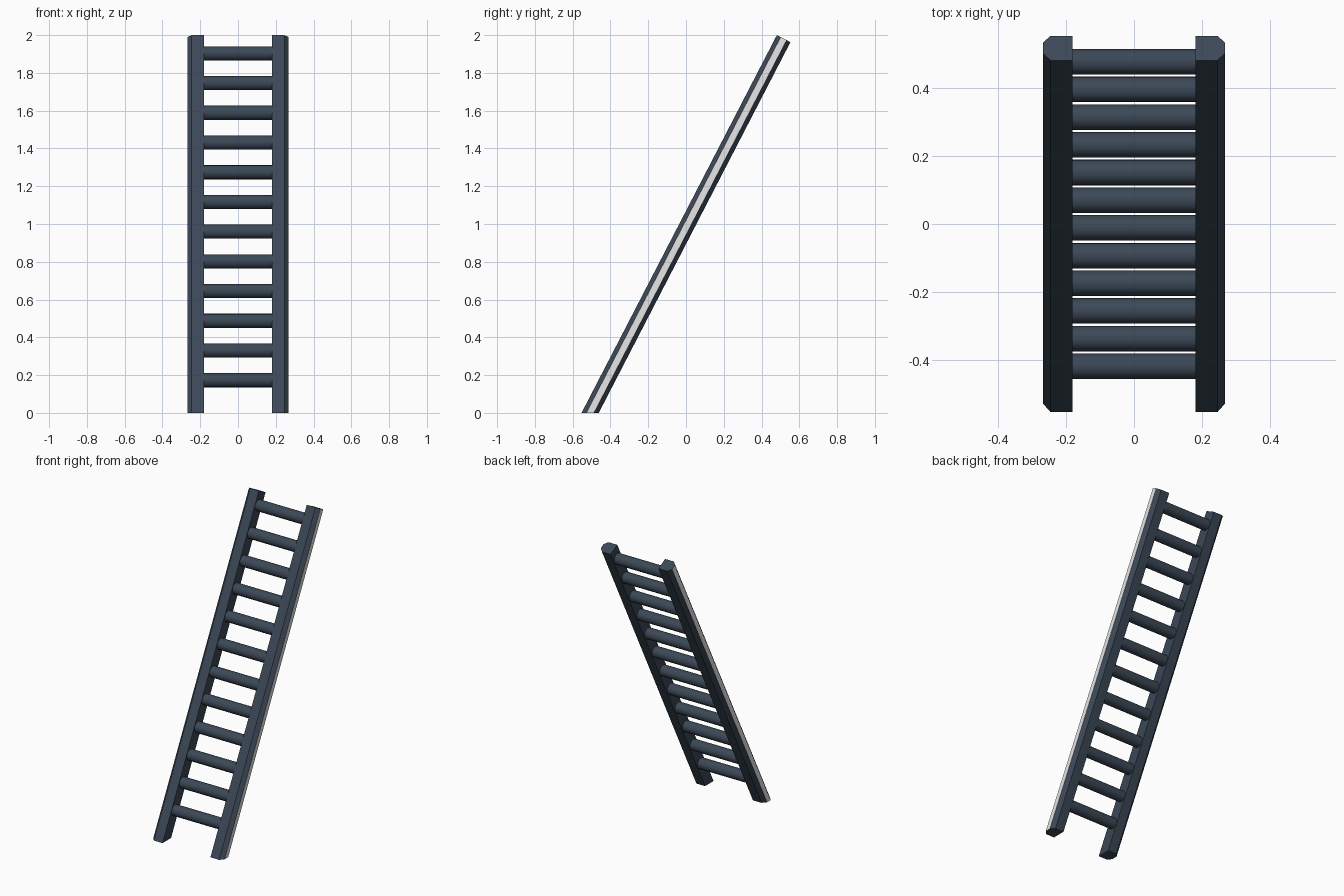
import bpy, bmesh, math
from mathutils import Vector

if "Cube" in bpy.data.objects:
    bpy.data.objects.remove(bpy.data.objects["Cube"])

SLOPE = 0.517                       # y gained per unit of height
ANG = math.atan(SLOPE)
C, S = math.cos(ANG), math.sin(ANG)
THICK = 0.081                       # rail depth, square to the ladder
INNER, OUTER, CH = 0.18, 0.268, 0.023
FRONT_Y = -0.553                    # front edge of the rails at the floor


def material(name, rgb):
    m = bpy.data.materials.new(name)
    m.diffuse_color = (*rgb, 1)
    m.use_nodes = True
    m.node_tree.nodes["Principled BSDF"].inputs["Base Color"].default_value = m.diffuse_color
    return m


slate = material("dark slate", (0.045, 0.065, 0.095))
pale = material("pale grey", (0.8, 0.8, 0.8))


def finish(name, bm, mats):
    bmesh.ops.recalc_face_normals(bm, faces=bm.faces)
    me = bpy.data.meshes.new(name)
    bm.to_mesh(me)
    bm.free()
    for m in mats:
        me.materials.append(m)
    ob = bpy.data.objects.new(name, me)
    bpy.context.collection.objects.link(ob)
    return ob


def rail(name, side):
    # Profile with two chamfered outer corners: (x, depth)
    prof = [(INNER, 0), (OUTER - CH, 0), (OUTER, CH), (OUTER, THICK - CH),
            (OUTER - CH, THICK), (INNER, THICK)]
    bm = bmesh.new()
    # Foot cut level with the floor, top cut square to the rail
    foot = [bm.verts.new((side * x, FRONT_Y + d / C, 0)) for x, d in prof]
    top = [bm.verts.new((side * x, FRONT_Y + 2 * SLOPE + d * C, 2 - d * S))
           for x, d in prof]
    bm.faces.new(foot)
    bm.faces.new(top)
    n = len(prof)
    for i in range(n):
        j = (i + 1) % n
        f = bm.faces.new((foot[i], foot[j], top[j], top[i]))
        if i == 2:                  # outer face carries the pale strip
            f.material_index = 1
    return finish(name, bm, [slate, pale])


def rung(name, z, r=0.0375, sides=16):
    y = FRONT_Y + SLOPE * z + THICK / 2 / C
    bm = bmesh.new()
    bmesh.ops.create_cone(bm, cap_ends=True, segments=sides, radius1=r,
                          radius2=r, depth=2 * INNER + 0.01)
    for v in bm.verts:
        v.co = Vector((v.co.z, y + v.co.x, z + v.co.y))
    for f in bm.faces:
        f.smooth = len(f.verts) == 4
    for e in bm.edges:
        e.smooth = all(f.smooth for f in e.link_faces)
    return finish(name, bm, [slate])


rail("left_rail", -1)
rail("right_rail", 1)
for k in range(12):
    rung(f"rung_{k + 1}", 0.173 + k * 0.1573)
